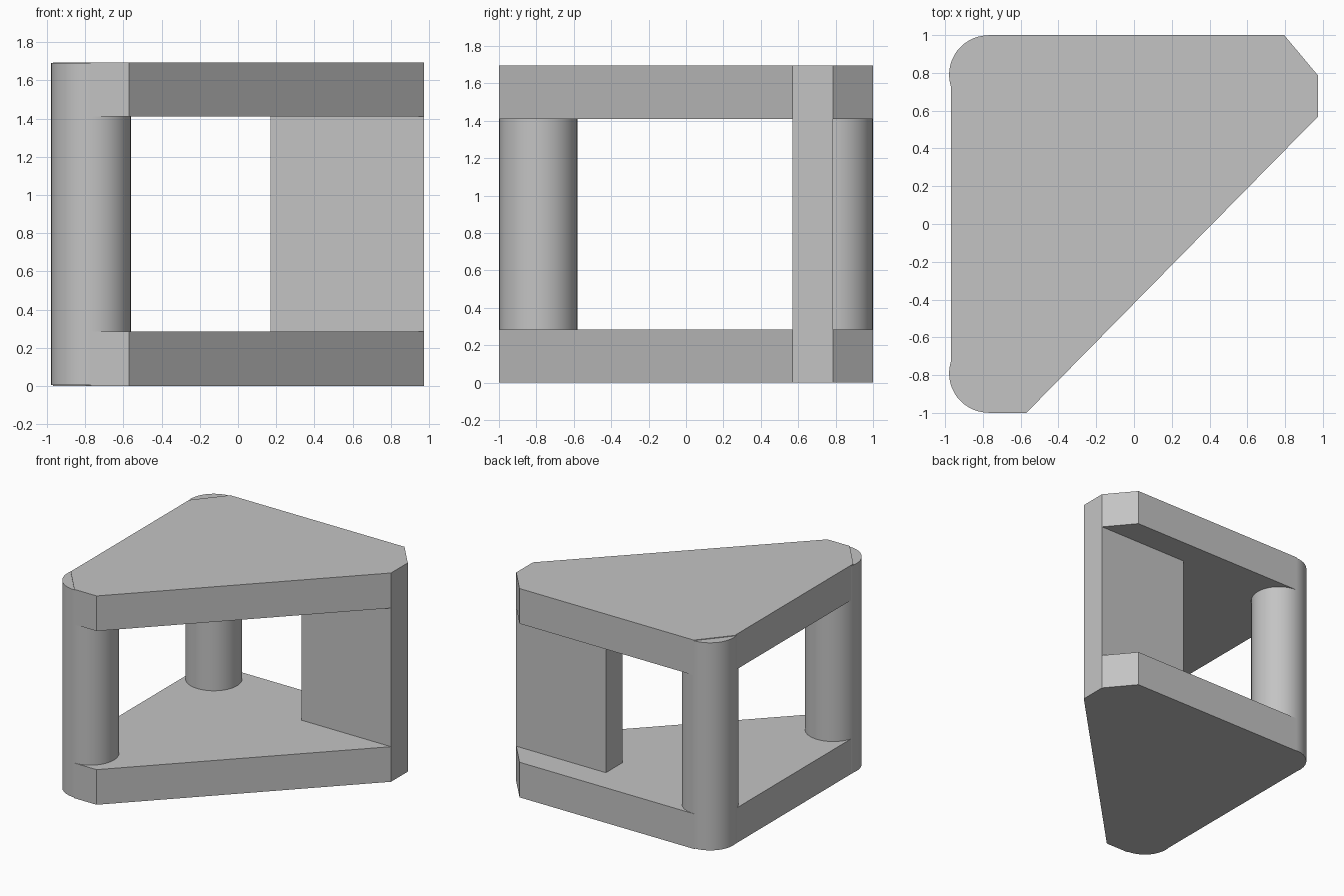
import bpy, bmesh, math

if "Cube" in bpy.data.objects:
    bpy.data.objects.remove(bpy.data.objects["Cube"])

grey = bpy.data.materials.new("light_grey")
grey.diffuse_color = (0.55, 0.55, 0.55, 1)
grey.use_nodes = True
grey.node_tree.nodes["Principled BSDF"].inputs["Base Color"].default_value = grey.diffuse_color


def prism(name, outline, z0, z1):
    """Extrude a counter-clockwise outline from z0 to z1."""
    bm = bmesh.new()
    face = bm.faces.new([bm.verts.new((x, y, z0)) for x, y in outline])
    ext = bmesh.ops.extrude_face_region(bm, geom=[face])
    for v in ext["geom"]:
        if isinstance(v, bmesh.types.BMVert):
            v.co.z = z1
    bmesh.ops.recalc_face_normals(bm, faces=bm.faces)
    mesh = bpy.data.meshes.new(name)
    bm.to_mesh(mesh)
    bm.free()
    mesh.materials.append(grey)
    obj = bpy.data.objects.new(name, mesh)
    bpy.context.collection.objects.link(obj)
    return obj


# Two matching plates with clipped corners
plate = [(-0.97, -0.76), (-0.77, -1.0), (-0.57, -1.0), (0.975, 0.57),
         (0.975, 0.785), (0.795, 1.0), (-0.77, 1.0), (-0.97, 0.76)]
prism("bottom_plate", plate, 0, 0.285)
prism("top_plate", plate, 1.41, 1.695)

# Upright wall at the right corner
prism("wall", [(0.17, 0.57), (0.975, 0.57), (0.975, 0.785), (0.17, 0.785)], 0.285, 1.41)

# Round posts filling the two left corners
for name, y in (("front_post", -0.79), ("back_post", 0.79)):
    bpy.ops.mesh.primitive_cylinder_add(vertices=48, radius=0.209, depth=1.685,
                                        location=(-0.77, y, 0.8475))
    post = bpy.context.object
    post.name = name
    post.data.materials.append(grey)
    bpy.ops.object.shade_smooth_by_angle(angle=math.radians(30))
